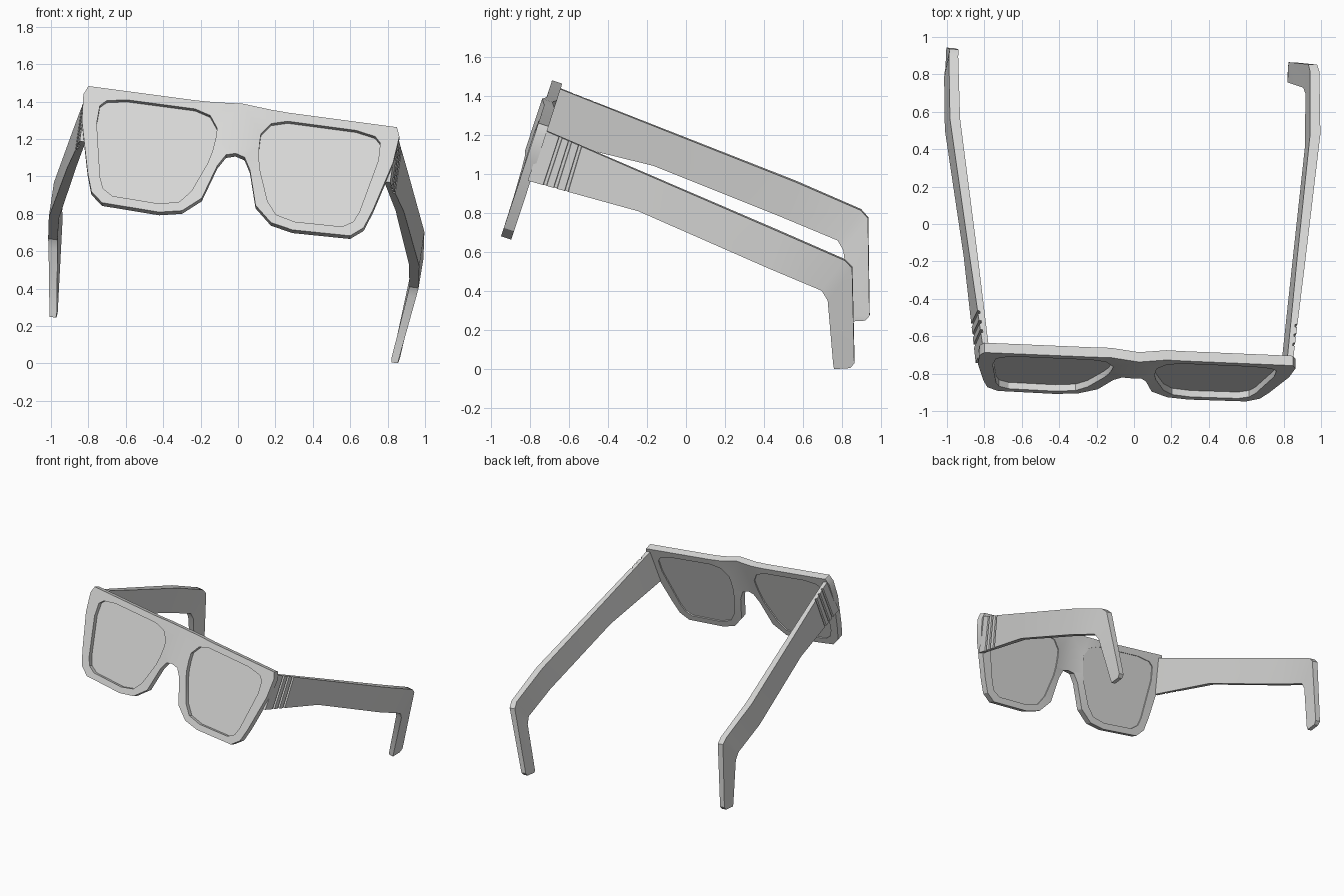
import bpy, bmesh, math
from mathutils import Matrix, Vector

if "Cube" in bpy.data.objects:
    bpy.data.objects.remove(bpy.data.objects["Cube"])

# Tilted local frame: x across, y back along the temples, z up the front
right = Vector((0.99, -0.042, -0.132)).normalized()
up = Vector((0.14, 0.31, 0.94))
up = (up - right * up.dot(right)).normalized()
back = up.cross(right)
POSE = Matrix((right, back, up)).transposed().to_4x4()
POSE.translation = (0.025, -0.722, 1.373)

grey = bpy.data.materials.new("plain grey")
grey.diffuse_color = (0.7, 0.7, 0.69, 1)
grey.use_nodes = True
grey.node_tree.nodes["Principled BSDF"].inputs["Base Color"].default_value = grey.diffuse_color


def add_part(name, verts, faces):
    """One half of a part, mirrored across the middle of the glasses."""
    bm = bmesh.new()
    vs = [bm.verts.new(v) for v in verts]
    for f in faces:
        bm.faces.new([vs[i] for i in f])
    bmesh.ops.recalc_face_normals(bm, faces=bm.faces)
    mesh = bpy.data.meshes.new(name)
    bm.to_mesh(mesh)
    bm.free()
    mesh.materials.append(grey)
    ob = bpy.data.objects.new(name, mesh)
    bpy.context.collection.objects.link(ob)
    ob.matrix_world = POSE
    ob.modifiers.new("mirror", 'MIRROR').merge_threshold = 0.0005
    bpy.ops.object.select_all(action='DESELECT')
    ob.select_set(True)
    bpy.context.view_layer.objects.active = ob
    bpy.ops.object.shade_smooth_by_angle(angle=math.radians(30))
    return ob


# Front frame: outer outline paired point by point with the lens opening
outer = [(0, .01), (.15, .004), (.25, 0), (.62, 0), (.833, 0), (.853, -.05),
         (.84, -.2), (.77, -.48), (.735, -.585), (.67, -.64), (.36, -.65),
         (.24, -.625), (.145, -.54), (.088, -.35), (.05, -.285), (0, -.272)]
inner = [(.118, -.14), (.165, -.073), (.25, -.048), (.62, -.048), (.725, -.068),
         (.757, -.1), (.76, -.2), (.70, -.5), (.675, -.56), (.62, -.595),
         (.365, -.603), (.26, -.577), (.205, -.508), (.14, -.338),
         (.125, -.27), (.118, -.2)]
n = len(outer)
THICK = 0.055


def bow(x):
    # the bridge steps slightly forward
    return -0.02 * max(0, 1 - x / 0.14)


verts = []
for loop, depth in ((outer, 0), (inner, 0), (inner, THICK), (outer, THICK)):
    verts += [(x, depth + bow(x), z) for x, z in loop]
faces = []
for i in range(n):
    j = (i + 1) % n
    for a in range(4):
        b = (a + 1) % 4
        if a == 3 and i == n - 1:
            continue                    # open on the mirror line
        faces.append((a * n + i, a * n + j, b * n + j, b * n + i))
add_part("front_frame", verts, faces)

# Lenses: thin panes set back inside the openings
verts = [(x, d + bow(x), z) for d in (.036, .046) for x, z in inner]
faces = [tuple(range(n)), tuple(range(n, 2 * n))]
faces += [(i, (i + 1) % n, n + (i + 1) % n, n + i) for i in range(n)]
add_part("lenses", verts, faces)

# Temples: sections of top (y, z), bottom (y, z), outer x, thickness
stations = [
    (.045, -.026, .040, -.300, .838, .032),
    (.600, -.067, .628, -.261, .908, .045),
    (1.35, -.122, 1.35, -.318, 1.00, .055),
    (1.713, -.156, 1.649, -.342, 1.00, .050),
    (1.761, -.183, 1.694, -.382, .992, .048),
    (1.925, -.655, 1.822, -.690, .944, .040),
    (1.912, -.685, 1.835, -.716, .940, .035)]


def between(t, cut=0.0):
    s = [a + (b - a) * t for a, b in zip(stations[0], stations[1])]
    s[4] -= cut
    s[5] -= cut
    return s


# three grooves cut across the outside near the hinge
grooves = []
for t in (.155, .25, .35):
    grooves += [between(t - .017), between(t - .013, .012),
                between(t + .013, .012), between(t + .017)]
sections = stations[:1] + grooves + stations[1:]
verts, faces = [], []
for ty, tz, by, bz, x, th in sections:
    verts += [(x, ty, tz), (x, by, bz), (x - th, by, bz), (x - th, ty, tz)]
for k in range(len(sections) - 1):
    for a in range(4):
        b = (a + 1) % 4
        faces.append((4 * k + a, 4 * k + b, 4 * k + 4 + b, 4 * k + 4 + a))
last = len(verts) - 4
faces += [(0, 1, 2, 3), (last, last + 1, last + 2, last + 3)]
add_part("temples", verts, faces)
